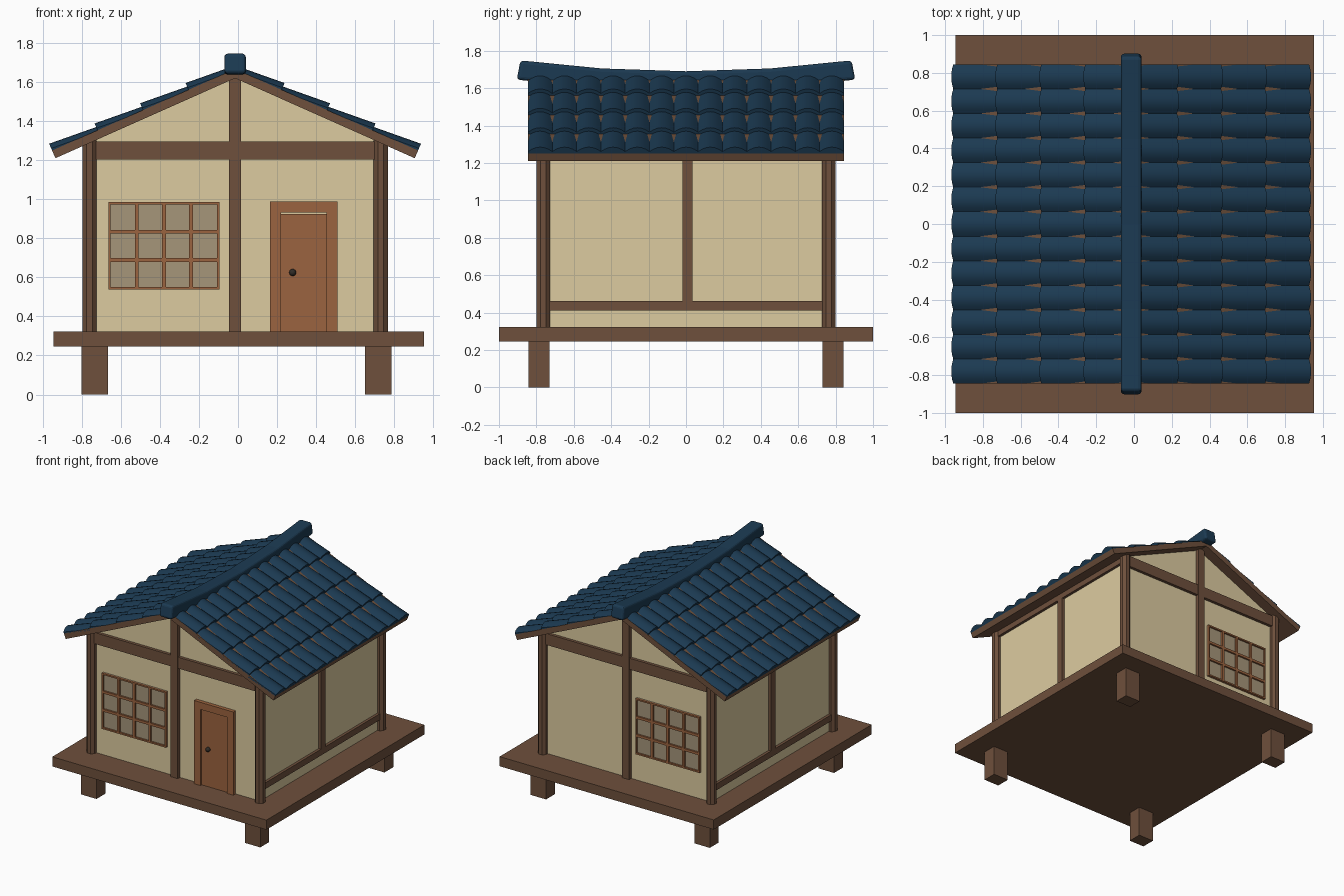
import bpy, bmesh, math
from mathutils import Vector

if "Cube" in bpy.data.objects:
    bpy.data.objects.remove(bpy.data.objects["Cube"])

CX = -0.015            # house centre line
FLOOR = 0.323
WX, WY = 0.742, 0.758  # wall half sizes
SLOPE, APEX = 0.445, 1.62


def material(name, rgb):
    m = bpy.data.materials.new(name)
    m.diffuse_color = (*rgb, 1)
    m.use_nodes = True
    m.node_tree.nodes["Principled BSDF"].inputs["Base Color"].default_value = m.diffuse_color
    return m


WOOD = material("dark_wood", (0.156, 0.08, 0.045))
DOOR = material("door_wood", (0.33, 0.127, 0.05))
WALL = material("plaster", (0.72, 0.60, 0.35))
TILE = material("roof_blue", (0.011, 0.042, 0.084))
PANE = material("window_pane", (0.38, 0.305, 0.195))
METAL = material("dark_metal", (0.03, 0.025, 0.02))


def finish(bm, name, mat):
    bmesh.ops.recalc_face_normals(bm, faces=bm.faces)
    me = bpy.data.meshes.new(name)
    bm.to_mesh(me)
    bm.free()
    me.materials.append(mat)
    ob = bpy.data.objects.new(name, me)
    bpy.context.collection.objects.link(ob)
    return ob


def box(name, mat, x, y, z):
    """Box from (min, max) pairs."""
    bm = bmesh.new()
    bmesh.ops.create_cube(bm, size=1)
    for v in bm.verts:
        v.co = [(a + b) / 2 + c * (b - a) for c, (a, b) in zip(v.co, (x, y, z))]
    return finish(bm, name, mat)


def loft(name, mat, rings):
    """Closed solid through matching rings of points."""
    bm = bmesh.new()
    vs = [[bm.verts.new(p) for p in r] for r in rings]
    n = len(rings[0])
    for a, b in zip(vs, vs[1:]):
        for i in range(n):
            j = (i + 1) % n
            bm.faces.new((a[i], a[j], b[j], b[i]))
    bm.faces.new(vs[0])
    bm.faces.new(vs[-1])
    return finish(bm, name, mat)


def prism_y(name, mat, profile, y0, y1):
    return loft(name, mat, [[(x, y, z) for x, z in profile] for y in (y0, y1)])


def span(a, b, s):
    return tuple(sorted((a * s, b * s)))


def smooth(ob, angle):
    bpy.ops.object.select_all(action='DESELECT')
    ob.select_set(True)
    bpy.context.view_layer.objects.active = ob
    bpy.ops.object.shade_smooth_by_angle(angle=math.radians(angle))


# Platform and feet
box("platform", WOOD, (-0.946, 0.952), (-1, 1), (0.246, FLOOR))
for sx in (-1, 1):
    for sy in (-1, 1):
        x = -0.007 + sx * 0.726
        box("foot", WOOD, (x - 0.068, x + 0.068), span(0.73, 0.842, sy), (0, 0.25))

# Plaster body with gables
eave = APEX - SLOPE * WX + 0.01
prism_y("walls", WALL, [(CX - WX, FLOOR), (CX + WX, FLOOR), (CX + WX, eave),
                        (CX, APEX + 0.01), (CX - WX, eave)], -WY, WY)

# Octagonal corner posts
for sx in (-1, 1):
    for sy in (-1, 1):
        rings = []
        for z in (FLOOR, 1.30):
            rings.append([(CX + sx * 0.746 + 0.039 * math.cos(math.pi * (k + .5) / 4),
                           sy * 0.764 + 0.039 * math.sin(math.pi * (k + .5) / 4), z)
                          for k in range(8)])
        loft("corner_post", WOOD, rings)

# Timber framing on gables and sides
for s in (-1, 1):
    face = span(WY - 0.02, WY + 0.028, s)
    box("gable_post", WOOD, (CX - 0.031, CX + 0.031), face, (FLOOR, 1.63))
    box("gable_beam", WOOD, (CX - WX, CX + WX), span(WY - 0.02, WY + 0.024, s), (1.205, 1.295))
    x0, x1 = span(WX - 0.02, WX + 0.022, s)
    side = (CX + x0, CX + x1)
    box("side_post", WOOD, side, (-0.018, 0.036), (0.44, 1.28))
    box("side_rail", WOOD, side, (-WY, WY), (0.412, 0.462))
    box("side_plate", WOOD, side, (-WY, WY), (1.235, 1.285))

# Lattice windows, front and back
X0, X1, Z0, Z1 = -0.664, -0.095, 0.538, 0.985
for s in (-1, 1):
    box("window_pane", PANE, (X0, X1), span(WY - 0.01, WY + 0.006, s), (Z0, Z1))
    bar = span(WY - 0.01, WY + 0.02, s)
    for k in range(5):
        x = X0 + 0.006 + (X1 - X0 - 0.012) * k / 4
        w = 0.006 if k in (0, 4) else 0.01
        box("window_upright", DOOR, (x - w, x + w), bar, (Z0, Z1))
    for k in range(4):
        z = Z0 + 0.006 + (Z1 - Z0 - 0.012) * k / 3
        w = 0.006 if k in (0, 3) else 0.01
        box("window_crossbar", DOOR, (X0, X1), bar, (z - w, z + w))

# Door, frame and knob
fr = (-WY - 0.03, -WY + 0.01)
box("door_jamb_left", DOOR, (0.163, 0.219), fr, (FLOOR, 0.99))
box("door_jamb_right", DOOR, (0.454, 0.51), fr, (FLOOR, 0.99))
box("door_head", DOOR, (0.219, 0.454), fr, (0.933, 0.99))
box("door", DOOR, (0.219, 0.454), (-WY - 0.014, -WY + 0.01), (FLOOR, 0.925))
bm = bmesh.new()
bmesh.ops.create_uvsphere(bm, u_segments=12, v_segments=8, radius=0.018)
knob = finish(bm, "door_knob", METAL)
knob.location = (0.28, -WY - 0.022, 0.625)
smooth(knob, 60)

# Roof boards
ang = math.atan(SLOPE)
up = Vector((math.cos(ang), 0, math.sin(ang)))
out = Vector((-math.sin(ang), 0, math.cos(ang)))
D = 0.92
T = 0.043
low, tip = APEX - SLOPE * D, APEX + T / math.cos(ang)
ox, oz = D + T * math.sin(ang), low + T * math.cos(ang)
prism_y("roof_boards", WOOD, [(CX - D, low), (CX, APEX), (CX + D, low),
                              (CX + ox, oz), (CX, tip), (CX - ox, oz)], -0.845, 0.845)

# Arched roof tile, arrayed over one slope and mirrored
COLS, ROWS, W, RUN = 13, 4, 0.13, 0.233
base = Vector((-0.937, 0, oz))
length = RUN / math.cos(ang)
rings = []
for dist, drop in ((0, 0), (length, 0.02)):
    arch = [(w * W / 2, 0.012 + 0.026 * (1 - w * w) - drop) for w in
            (-1, -0.67, -0.33, 0, 0.33, 0.67, 1)]
    prof = arch + [(W / 2, -drop), (-W / 2, -drop)]
    rings.append([base + up * dist + out * h + Vector((0, y - W * (COLS - 1) / 2, 0))
                  for y, h in prof])
tiles = loft("roof_tiles", TILE, rings)
tiles.location.x = CX
smooth(tiles, 30)
for label, count, off in (("columns", COLS, (0, W, 0)), ("rows", ROWS, (RUN, 0, RUN * SLOPE))):
    m = tiles.modifiers.new(label, 'ARRAY')
    m.use_relative_offset = False
    m.use_constant_offset = True
    m.constant_offset_displace = off
    m.count = count
tiles.modifiers.new("both_slopes", 'MIRROR').use_axis = (True, False, False)

# Upswept ridge cap
rings = []
for y, z, lean in ((-0.885, 1.748, -0.02), (-0.45, 1.705, -0.006), (0, 1.69, 0),
                   (0.45, 1.705, 0.006), (0.885, 1.748, 0.02)):
    rings.append([(CX - 0.055, y + lean, z - 0.103), (CX + 0.055, y + lean, z - 0.103),
                  (CX + 0.055, y, z), (CX - 0.055, y, z)])
ridge = loft("ridge_cap", TILE, rings)
b = ridge.modifiers.new("rounding", 'BEVEL')
b.width = 0.018
b.segments = 3
b.limit_method = 'ANGLE'
